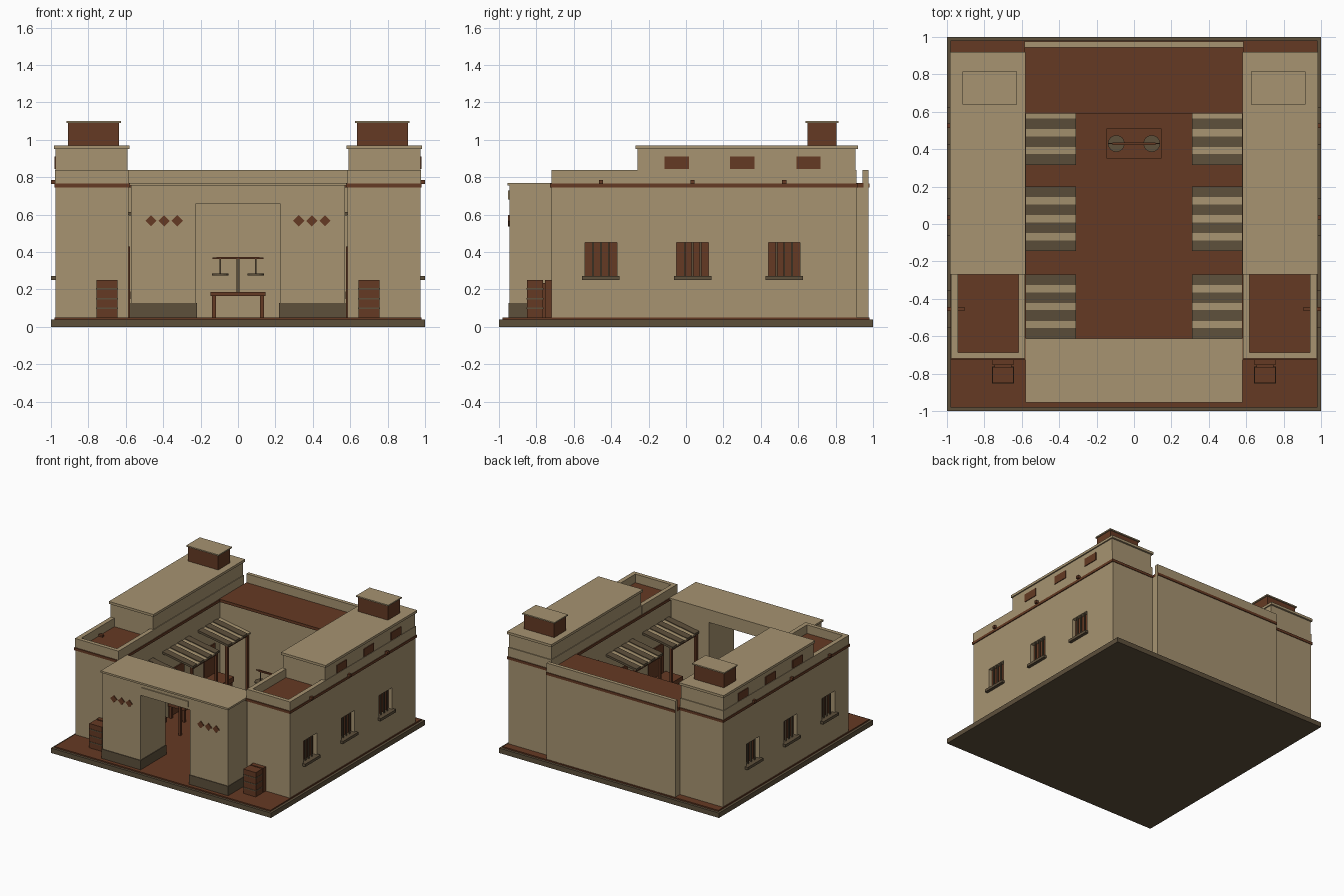
import bpy, bmesh, math

if "Cube" in bpy.data.objects:
    bpy.data.objects.remove(bpy.data.objects["Cube"])


def material(name, rgb):
    m = bpy.data.materials.new(name)
    m.diffuse_color = (*rgb, 1)
    m.use_nodes = True
    m.node_tree.nodes["Principled BSDF"].inputs["Base Color"].default_value = m.diffuse_color
    return m


TAN = material("sandy plaster", (0.385, 0.293, 0.164))
BROWN = material("red brown wood", (0.13, 0.042, 0.017))
TAUPE = material("dark stone", (0.11, 0.079, 0.044))


def finish(name, bm, mat):
    bmesh.ops.recalc_face_normals(bm, faces=bm.faces)
    me = bpy.data.meshes.new(name)
    bm.to_mesh(me)
    bm.free()
    me.materials.append(mat)
    ob = bpy.data.objects.new(name, me)
    bpy.context.collection.objects.link(ob)
    return ob


def add_prism(bm, pts, y0, y1):
    """Extrude an x-z outline from y0 to y1."""
    a = [bm.verts.new((x, y0, z)) for x, z in pts]
    b = [bm.verts.new((x, y1, z)) for x, z in pts]
    n = len(pts)
    bm.faces.new(a)
    bm.faces.new(b[::-1])
    for i in range(n):
        bm.faces.new((a[i], b[i], b[(i + 1) % n], a[(i + 1) % n]))


def prisms(name, items, mat, sides=(1,)):
    """items: (outline, y0, y1); sides (1,-1) repeats the part mirrored in x."""
    bm = bmesh.new()
    for s in sides:
        for pts, y0, y1 in items:
            add_prism(bm, [(s * x, z) for x, z in pts], y0, y1)
    return finish(name, bm, mat)


def rect(x0, x1, z0, z1):
    return [(x0, z0), (x1, z0), (x1, z1), (x0, z1)]


def boxes(name, items, mat, sides=(1,)):
    """items: (x0, x1, y0, y1, z0, z1)"""
    return prisms(name, [(rect(b[0], b[1], b[4], b[5]), b[2], b[3]) for b in items], mat, sides)


def cut(ob, cutter):
    mod = ob.modifiers.new("recess", 'BOOLEAN')
    mod.operation = 'DIFFERENCE'
    mod.solver = 'EXACT'
    mod.object = cutter
    bpy.context.view_layer.objects.active = ob
    bpy.ops.object.modifier_apply(modifier=mod.name)


BOTH = (1, -1)
BAYS = (-0.455, 0.035, 0.525)

# Ground slab and courtyard paving
boxes("base_slab", [(-1, 1, -1, 1, 0, 0.04)], TAUPE)
boxes("paving", [(-0.98, 0.98, -0.98, 0.98, 0.04, 0.05)], BROWN)

# Side wings with recessed windows
low_win = [(0.935, 1.1, y - 0.085, y + 0.085, 0.27, 0.45) for y in BAYS]
high_win = [(0.925, 1.1, y - 0.065, y + 0.065, 0.845, 0.91) for y in (-0.05, 0.3, 0.655)]
low_cut = boxes("low_window_cutter", low_win, TAN, BOTH)
high_cut = boxes("high_window_cutter", high_win, TAN, BOTH)
wing = boxes("side_wings", [(0.585, 0.975, -0.72, 0.915, 0.05, 0.765)], TAN, BOTH)
upper = boxes("upper_storeys", [(0.59, 0.975, -0.26, 0.905, 0.765, 0.95)], TAN, BOTH)
cut(wing, low_cut)
cut(upper, high_cut)
for c in (low_cut, high_cut):
    bpy.data.objects.remove(c)
boxes("upper_roofs", [(0.58, 0.985, -0.27, 0.92, 0.95, 0.97)], TAN, BOTH)
boxes("upper_skirts", [(0.585, 0.978, -0.26, 0.912, 0.765, 0.84)], TAN, BOTH)

# Window shutters, bars and sills
boxes("low_shutters", [(0.935, 0.942, y - 0.085, y + 0.085, 0.27, 0.45) for y in BAYS], BROWN, BOTH)
boxes("high_shutters", [(0.925, 0.981, b[2], b[3], b[4], b[5]) for b in high_win], BROWN, BOTH)
boxes("window_bars", [(0.955, 0.965, y + d - 0.005, y + d + 0.005, 0.27, 0.45)
                      for y in BAYS for d in (-0.042, 0, 0.042)], TAUPE, BOTH)
boxes("window_sills", [(0.95, 1.0, y - 0.1, y + 0.1, 0.25, 0.272) for y in BAYS], TAUPE, BOTH)

# Front terraces: floor and parapets
boxes("terrace_floors", [(0.615, 0.945, -0.69, -0.26, 0.765, 0.77)], BROWN, BOTH)
boxes("terrace_parapets", [(0.583, 0.618, -0.72, -0.26, 0.765, 0.84),
                           (0.942, 0.978, -0.72, -0.26, 0.765, 0.84),
                           (0.618, 0.942, -0.72, -0.688, 0.765, 0.84)], TAN, BOTH)

# Brown band around the wings and back wall, projecting beam ends
boxes("wing_band", [(0.975, 0.982, -0.727, 0.92, 0.745, 0.766),
                    (0.578, 0.585, -0.727, 0.92, 0.745, 0.766),
                    (0.578, 0.982, -0.727, -0.72, 0.745, 0.766),
                    (0.578, 0.982, 0.915, 0.92, 0.745, 0.766)], BROWN, BOTH)
boxes("back_band", [(-0.585, 0.585, 0.975, 0.981, 0.745, 0.766)], BROWN)
boxes("beam_ends", [(0.905, 1.0, y - 0.011, y + 0.011, 0.764, 0.786) for y in BAYS], BROWN, BOTH)

# Roof lanterns
boxes("lanterns", [(0.635, 0.908, 0.65, 0.805, 0.97, 1.09)], BROWN, BOTH)
boxes("lantern_caps", [(0.625, 0.918, 0.64, 0.815, 1.09, 1.1)], TAN, BOTH)

# Back hall with parapet
boxes("back_hall", [(-0.585, 0.585, 0.605, 0.975, 0.05, 0.745)], TAN)
boxes("back_hall_roof", [(-0.585, 0.585, 0.59, 0.95, 0.745, 0.768)], BROWN)
boxes("back_parapet", [(-0.585, 0.585, 0.945, 0.975, 0.745, 0.84)], TAN)

# Gatehouse
prisms("gatehouse", [([(-0.572, 0.05), (-0.225, 0.05), (-0.225, 0.66), (0.225, 0.66),
                       (0.225, 0.05), (0.572, 0.05), (0.572, 0.755), (-0.572, 0.755)],
                      -0.945, -0.62)], TAN)
boxes("gate_roof", [(-0.58, 0.58, -0.955, -0.612, 0.755, 0.77)], TAN)
boxes("gate_lintel", [(-0.212, 0.212, -0.953, -0.94, 0.68, 0.728)], TAN)
boxes("gate_plinths", [(0.22, 0.576, -0.95, -0.616, 0.05, 0.127)], TAUPE, BOTH)
r = 0.03
prisms("diamonds", [([(x - r, 0.567), (x, 0.567 - r), (x + r, 0.567), (x, 0.567 + r)], -0.952, -0.944)
                    for x in (0.325, 0.395, 0.465)], BROWN, BOTH)

# Striped awnings over the courtyard stalls
dark, light = [], []
for c in (-0.44, 0.03, 0.49):
    y = c - 0.174
    for i in range(7):
        w = 0.039 if i % 2 else 0.057
        t = 0.012 if i % 2 else 0.018
        if y < 0.6:
            outline = [(0.31, 0.55), (0.585, 0.597), (0.585, 0.597 + t), (0.31, 0.55 + t)]
            (light if i % 2 else dark).append((outline, y, min(y + w, 0.606)))
        y += w
prisms("awning_dark_slats", dark, TAUPE, BOTH)
prisms("awning_light_slats", light, TAN, BOTH)
ends = [(-0.6, -0.28), (-0.13, 0.19), (0.33, 0.59)]
boxes("awning_posts", [(0.32, 0.34, y - 0.01, y + 0.01, 0.05, 0.555) for e in ends for y in e], BROWN, BOTH)
boxes("awning_beams", [(0.32, 0.34, a, b, 0.535, 0.553) for a, b in ends], BROWN, BOTH)

# Stall counters and doors against the inner walls
boxes("stall_counters", [(0.42, 0.575, a + 0.04, b - 0.04, 0.15, 0.19) for a, b in ends], BROWN, BOTH)
boxes("counter_legs", [(x, x + 0.02, y, y + 0.02, 0.05, 0.15) for a, b in ends
                       for x in (0.43, 0.55) for y in (a + 0.05, b - 0.07)], BROWN, BOTH)
boxes("inner_doors", [(0.577, 0.586, a + 0.06, b - 0.06, 0.05, 0.43) for a, b in ends], BROWN, BOTH)

# Shelved crates beside the gate
boxes("crates", [(0.643, 0.757, -0.85, -0.765, 0.05, 0.25),
                 (0.643, 0.757, -0.755, -0.72, 0.05, 0.25),
                 (0.655, 0.745, -0.77, -0.75, 0.05, 0.235)], BROWN, BOTH)
boxes("crate_straps", [(0.641, 0.759, -0.853, -0.763, z, z + 0.008) for z in (0.095, 0.147, 0.2)], TAUPE, BOTH)

# Table
boxes("table", [(-0.148, 0.148, 0.35, 0.51, 0.165, 0.187)]
      + [(x - 0.01, x + 0.01, y - 0.01, y + 0.01, 0.05, 0.165)
         for x in (-0.128, 0.128) for y in (0.37, 0.49)], BROWN)

# Balance scale
boxes("scale_beam", [(-0.115, 0.115, 0.423, 0.437, 0.362, 0.374),
                     (-0.135, 0.135, 0.427, 0.433, 0.364, 0.372)], BROWN)
boxes("scale_post", [(-0.007, 0.007, 0.423, 0.437, 0.187, 0.362)]
      + [(x - 0.003, x + 0.003, 0.427, 0.433, 0.28, 0.365) for x in (-0.095, 0.095)], TAUPE)
bm = bmesh.new()
for x in (-0.095, 0.095):
    res = bmesh.ops.create_cone(bm, cap_ends=True, segments=16, radius1=0.045, radius2=0.045, depth=0.012)
    bmesh.ops.translate(bm, verts=res["verts"], vec=(x, 0.43, 0.28))
finish("scale_pans", bm, TAUPE)
